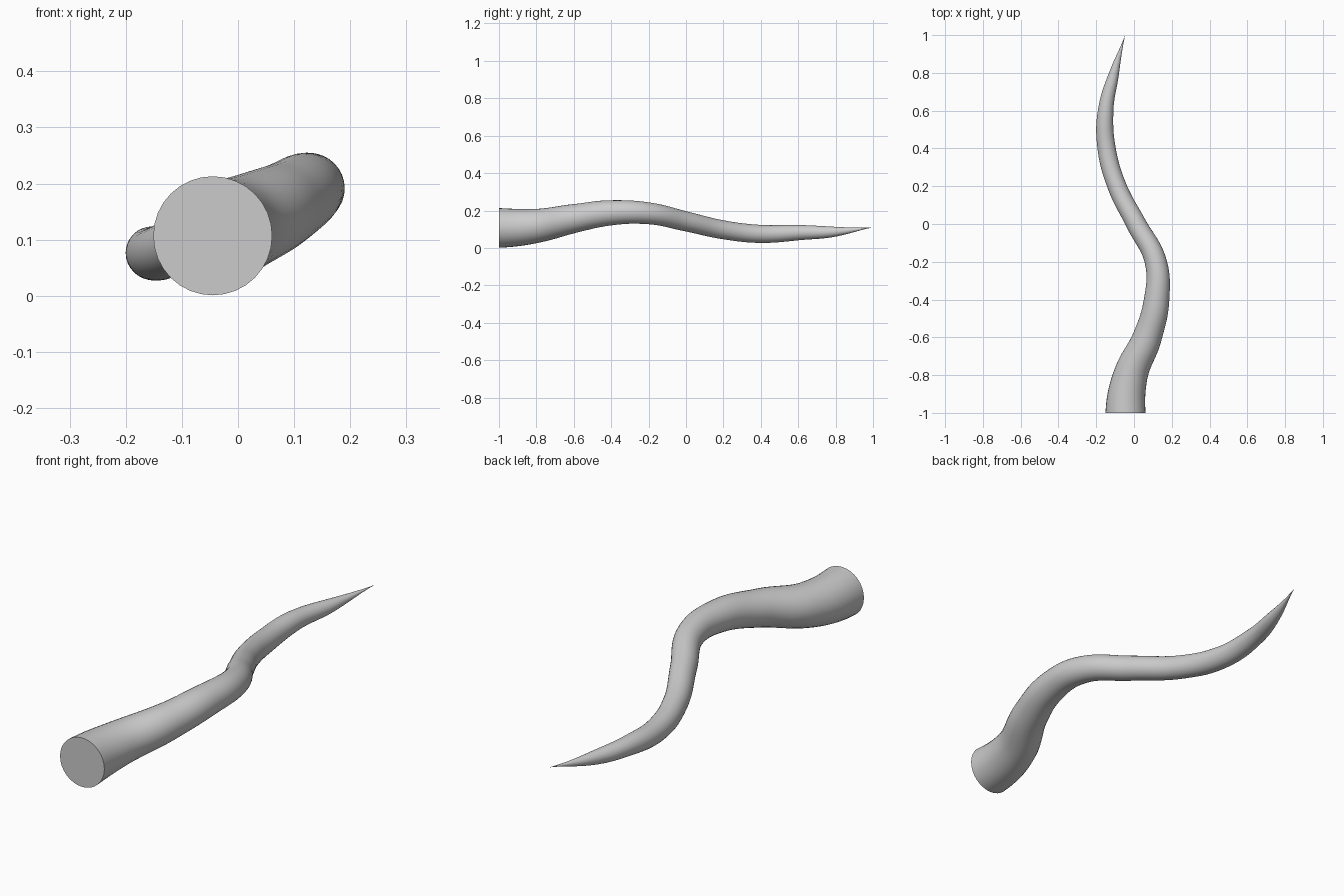
import bpy
import bmesh
import math
from mathutils import Vector

cube = bpy.data.objects.get("Cube")
if cube:
    bpy.data.objects.remove(cube, do_unlink=True)

# One plain grey
grey = bpy.data.materials.new("plain_grey")
grey.use_nodes = True
colour = (0.6, 0.6, 0.6, 1.0)
grey.diffuse_color = colour
grey.node_tree.nodes["Principled BSDF"].inputs["Base Color"].default_value = colour

# Centre line from the thick base to the pointed tip: x, y, z, radius
stations = [
    (-0.045, -1.0, 0.107, 0.106),
    (-0.018, -0.8, 0.118, 0.091),
    (0.070, -0.6, 0.157, 0.077),
    (0.120, -0.4, 0.188, 0.067),
    (0.115, -0.2, 0.185, 0.058),
    (0.012, 0.0, 0.142, 0.053),
    (-0.090, 0.2, 0.097, 0.050),
    (-0.145, 0.4, 0.075, 0.048),
    (-0.150, 0.6, 0.082, 0.041),
    (-0.105, 0.8, 0.087, 0.026),
    (-0.047, 1.0, 0.110, 0.0),
]
curve = bpy.data.curves.new("tentacle", "CURVE")
curve.dimensions = "3D"
curve.resolution_u = 12
curve.bevel_depth = 1.0
curve.bevel_resolution = 14
curve.use_fill_caps = True
spline = curve.splines.new("BEZIER")
spline.radius_interpolation = "CARDINAL"
spline.bezier_points.add(len(stations) - 1)
for point, (x, y, z, r) in zip(spline.bezier_points, stations):
    point.co = (x, y, z)
    point.radius = r
    point.handle_left_type = point.handle_right_type = "AUTO"

# The base leaves its flat end square on
base = spline.bezier_points[0]
base.handle_left_type = base.handle_right_type = "FREE"
base.handle_left = base.co - Vector((0, 0.07, 0))
base.handle_right = base.co + Vector((0, 0.07, 0))

# Turn the tapered curve into a closed mesh
tentacle = bpy.data.objects.new("tentacle", curve)
bpy.context.collection.objects.link(tentacle)
bpy.context.view_layer.objects.active = tentacle
tentacle.select_set(True)
bpy.ops.object.convert(target="MESH")
tentacle = bpy.context.object

bm = bmesh.new()
bm.from_mesh(tentacle.data)
bmesh.ops.remove_doubles(bm, verts=bm.verts, dist=0.0002)
bmesh.ops.recalc_face_normals(bm, faces=bm.faces)
bm.to_mesh(tentacle.data)
bm.free()

tentacle.data.materials.clear()
tentacle.data.materials.append(grey)
bpy.ops.object.shade_smooth_by_angle(angle=math.radians(40))
